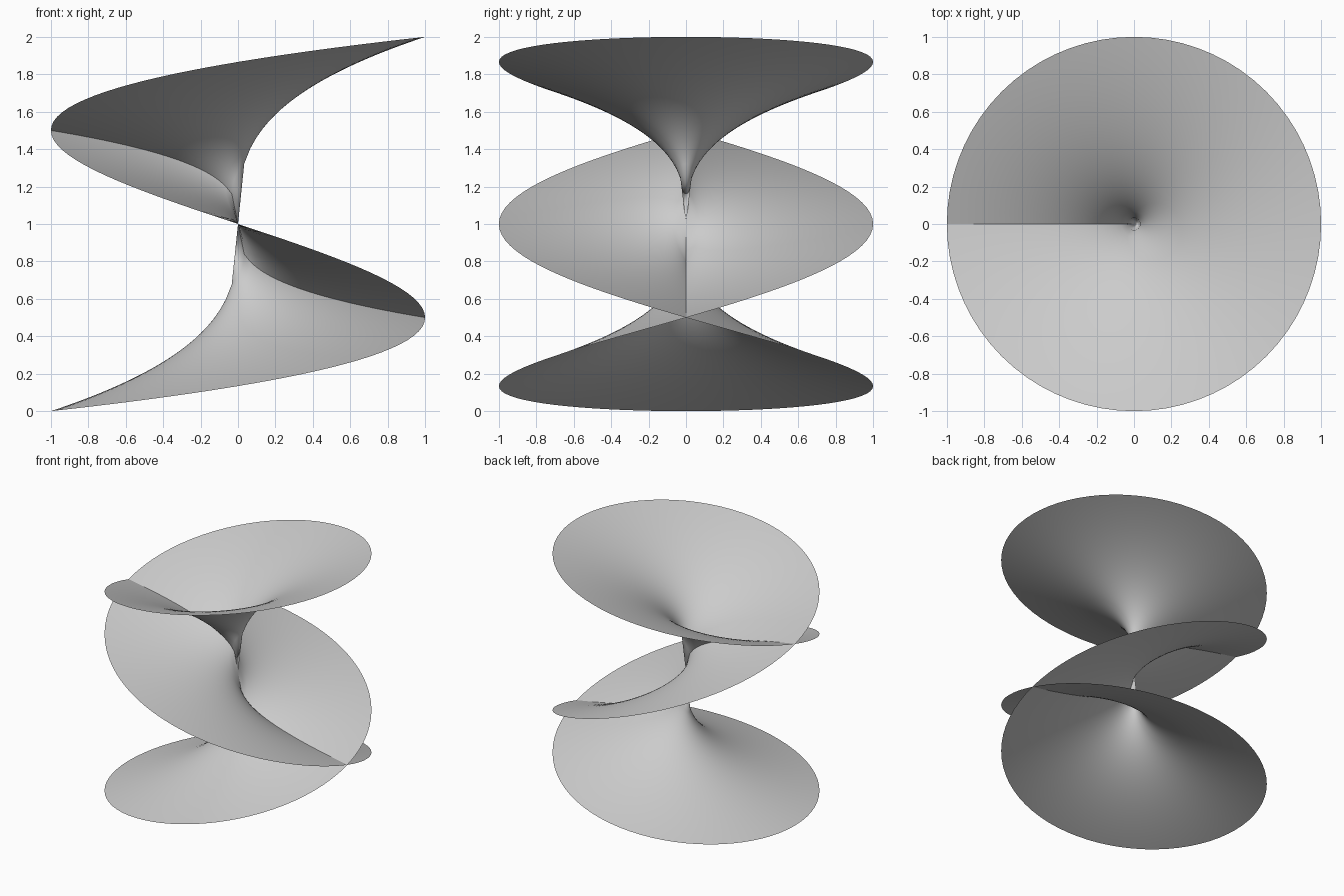
import bpy
import bmesh
from math import cos, sin, pi

if "Cube" in bpy.data.objects:
    bpy.data.objects.remove(bpy.data.objects["Cube"], do_unlink=True)

SHEETS = 3        # turns before the surface closes on itself
STEPS = 72        # segments per turn
RINGS = 30        # evenly spaced rings from the axis to the rim


def surface_point(ring, step):
    """Height is the real part of the cube root over the unit disc."""
    r = ring / RINGS
    angle = 2 * pi * step / STEPS
    height = 1 + r ** (1 / SHEETS) * cos(angle / SHEETS)
    return r * cos(angle), r * sin(angle), height


# Plain grey material
grey = bpy.data.materials.new("light_grey")
grey.use_nodes = True
colour = (0.6, 0.6, 0.6, 1)
grey.diffuse_color = colour
grey.node_tree.nodes["Principled BSDF"].inputs["Base Color"].default_value = colour

# Three-sheeted spiral surface, wound around a single branch point
bm = bmesh.new()
count = SHEETS * STEPS
centre = bm.verts.new((0, 0, 1))
rings = [[bm.verts.new(surface_point(k, s)) for s in range(count)]
         for k in range(1, RINGS + 1)]
for s in range(count):
    t = (s + 1) % count
    bm.faces.new((centre, rings[0][s], rings[0][t]))
    for inner, outer in zip(rings, rings[1:]):
        bm.faces.new((inner[s], outer[s], outer[t], inner[t]))

mesh = bpy.data.meshes.new("spiral_surface")
bm.to_mesh(mesh)
bm.free()
mesh.materials.append(grey)
mesh.shade_smooth()
surface = bpy.data.objects.new("spiral_surface", mesh)
bpy.context.collection.objects.link(surface)
